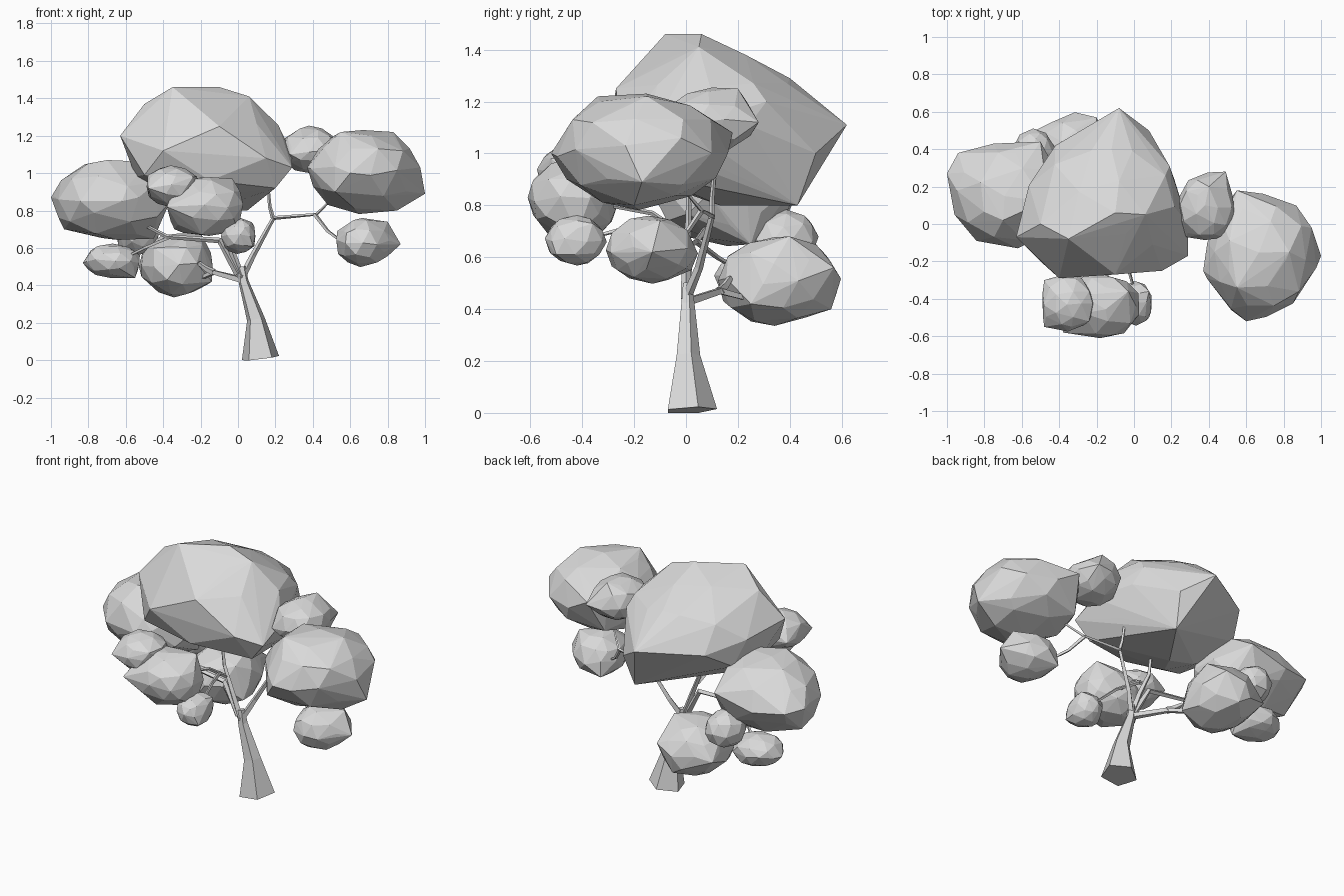
import bpy
import bmesh
import random
from mathutils import Vector

cube = bpy.data.objects.get("Cube")
if cube:
    bpy.data.objects.remove(cube, do_unlink=True)

random.seed(4)
GREY = (0.7, 0.7, 0.7, 1)
mat = bpy.data.materials.new("plain_grey")
mat.use_nodes = True
mat.diffuse_color = GREY
mat.node_tree.nodes["Principled BSDF"].inputs["Base Color"].default_value = GREY


def finish(name, bm):
    bmesh.ops.recalc_face_normals(bm, faces=bm.faces)
    mesh = bpy.data.meshes.new(name)
    bm.to_mesh(mesh)
    bm.free()
    mesh.materials.append(mat)
    bpy.context.collection.objects.link(bpy.data.objects.new(name, mesh))


def foliage(name, low, high, corners=()):
    """Faceted clump filling a box, stretched out to a few corner points."""
    low, high = Vector(low), Vector(high)
    centre, half = (low + high) / 2, (high - low) / 2
    ball = bmesh.new()
    bmesh.ops.create_icosphere(ball, subdivisions=2, radius=1)
    points = [Vector(c) for c in corners]
    for v in ball.verts:
        jitter = Vector([random.uniform(-0.12, 0.12) for _ in range(3)])
        p = (v.co + jitter).normalized() * random.uniform(0.98, 1.05)
        points.append(centre + p * half)
    ball.free()
    bm = bmesh.new()
    for p in points:
        bm.verts.new(p)
    bmesh.ops.convex_hull(bm, input=bm.verts[:])
    loose = [v for v in bm.verts if not v.link_faces]
    bmesh.ops.delete(bm, geom=loose, context='VERTS')
    finish(name, bm)


def limb(name, path, radii, sides=4):
    """Tapered faceted tube along a path."""
    pts = [Vector(p) for p in path]
    bm = bmesh.new()
    rings = []
    for i, (p, r) in enumerate(zip(pts, radii)):
        along = pts[min(i + 1, len(pts) - 1)] - pts[max(i - 1, 0)]
        disc = bmesh.ops.create_circle(bm, segments=sides, radius=r)["verts"]
        turn = Vector((0, 0, 1)).rotation_difference(along)
        for v in disc:
            v.co = p + turn @ v.co
        rings.append(disc)
    for a, b in zip(rings, rings[1:]):
        for i in range(sides):
            j = (i + 1) % sides
            bm.faces.new((a[i], a[j], b[j], b[i]))
    bm.faces.new(rings[0])
    bm.faces.new(rings[-1])
    finish(name, bm)


# Foliage clumps
foliage("crown_foliage", (-.58, -.25, .83), (.26, .45, 1.41), [
    (-.08, .62, 1.11), (-.42, .42, 1.1), (.08, .5, 1), (.19, .31, 1.2),
    (.29, 0, 1.1), (.29, -.17, 1.03), (-.4, -.29, 1.12), (-.63, -.07, 1.2),
    (-.35, -.08, 1.46), (-.1, .06, 1.46), (-.1, -.27, 1.25), (.05, .43, .8),
    (-.5, -.2, .99), (-.15, -.25, .96), (.2, -.15, .92), (-.15, .13, .8),
    (-.5, 0, 1.37), (.06, .05, 1.41), (.15, -.25, 1.08), (-.12, .4, 1.29)])
foliage("left_foliage", (-.98, -.12, .64), (-.37, .42, 1.07), [
    (-1, .27, .87), (-.94, .38, .86), (-.5, .44, .9), (-.62, -.13, .85),
    (-.45, .25, .65), (-.93, .2, .7), (-.7, .02, 1.07), (-.75, .43, .84),
    (-.48, .12, 1.06), (-.88, .02, .84)])
foliage("right_foliage", (.38, -.49, .79), (.97, .16, 1.23), [
    (1, -.17, .89), (.6, -.52, 1), (.55, .18, 1.08), (.83, -.15, 1.22),
    (.48, -.1, .83), (.85, -.2, .8), (.5, .08, .88), (.52, -.46, .9),
    (.55, -.34, 1.22), (.37, -.25, 1.03), (.95, -.02, 1.06), (.73, -.44, 1.08)])
foliage("right_back_foliage", (.23, -.09, 1), (.54, .27, 1.25), [
    (.49, .28, 1.12), (.48, -.07, 1.12), (.28, -.07, 1.1), (.4, .2, 1.25)])
foliage("right_low_foliage", (.52, -.31, .5), (.82, .04, .76), [
    (.87, -.13, .62), (.58, -.27, .68), (.8, -.1, .74), (.57, .02, .55)])
foliage("front_upper_foliage", (-.5, -.57, .82), (-.21, -.27, 1.04), [
    (-.48, -.55, .92), (-.48, -.3, .92), (-.24, -.52, .98)])
foliage("front_foliage", (-.38, -.61, .66), (.03, -.26, .98), [
    (-.38, -.58, .82), (-.34, -.4, .7), (0, -.42, .69), (-.03, -.36, .97),
    (-.28, -.38, .97), (-.02, -.53, .9), (-.24, -.27, .82)])
foliage("front_low_foliage", (-.09, -.54, .57), (.1, -.31, .76), [
    (.08, -.36, .73), (-.07, -.4, .6), (.08, -.5, .61)])
foliage("back_low_foliage", (-.53, .12, .34), (-.13, .59, .68), [
    (-.53, .5, .5), (-.2, .57, .56), (-.2, .4, .68), (-.14, .25, .42),
    (-.45, .18, .6), (-.3, .56, .4)])
foliage("left_low_foliage", (-.82, .11, .44), (-.52, .39, .62), [
    (-.83, .25, .52), (-.55, .2, .44), (-.75, .2, .61)])
foliage("left_back_foliage", (-.65, .24, .56), (-.42, .51, .78))

# Trunk
limb("trunk", [(.12, .015, .01), (.095, .005, .22), (.03, .005, .42), (.02, .005, .5)],
     [.105, .05, .028, .02], 5)

# Branches
branches = {
    "right_branch": [(.02, 0, .44), (.08, .05, .56), (.19, .1, .76), (.42, .06, .78), (.56, -.06, .92)],
    "right_low_branch": [(.41, .06, .78), (.48, .0, .69), (.6, -.1, .6)],
    "right_crown_branch": [(.19, .1, .75), (.17, .1, .82), (.16, .11, .94)],
    "centre_branch": [(.02, 0, .44), (-.04, 0, .6), (-.1, .01, .74), (-.12, .01, .9)],
    "left_branch": [(.0, 0, .46), (-.1, .01, .64), (-.38, .04, .66), (-.55, .1, .75)],
    "left_low_branch": [(-.36, .04, .66), (-.5, .12, .6), (-.62, .22, .54)],
    "front_branch": [(-.08, 0, .68), (-.11, -.13, .77), (-.15, -.3, .8)],
    "front_low_branch": [(-.09, -.05, .72), (-.04, -.2, .72), (0, -.35, .68)],
    "back_low_branch": [(.02, .01, .43), (-.13, .13, .47), (-.22, .28, .43), (-.3, .35, .45)],
    "back_twig": [(-.13, .13, .47), (-.17, .15, .49), (-.21, .17, .52)],
}
for name, path in branches.items():
    thick = .02 if path[0][2] < .5 else .012
    limb(name, path, [thick * (1 - .2 * i) for i in range(len(path))])
